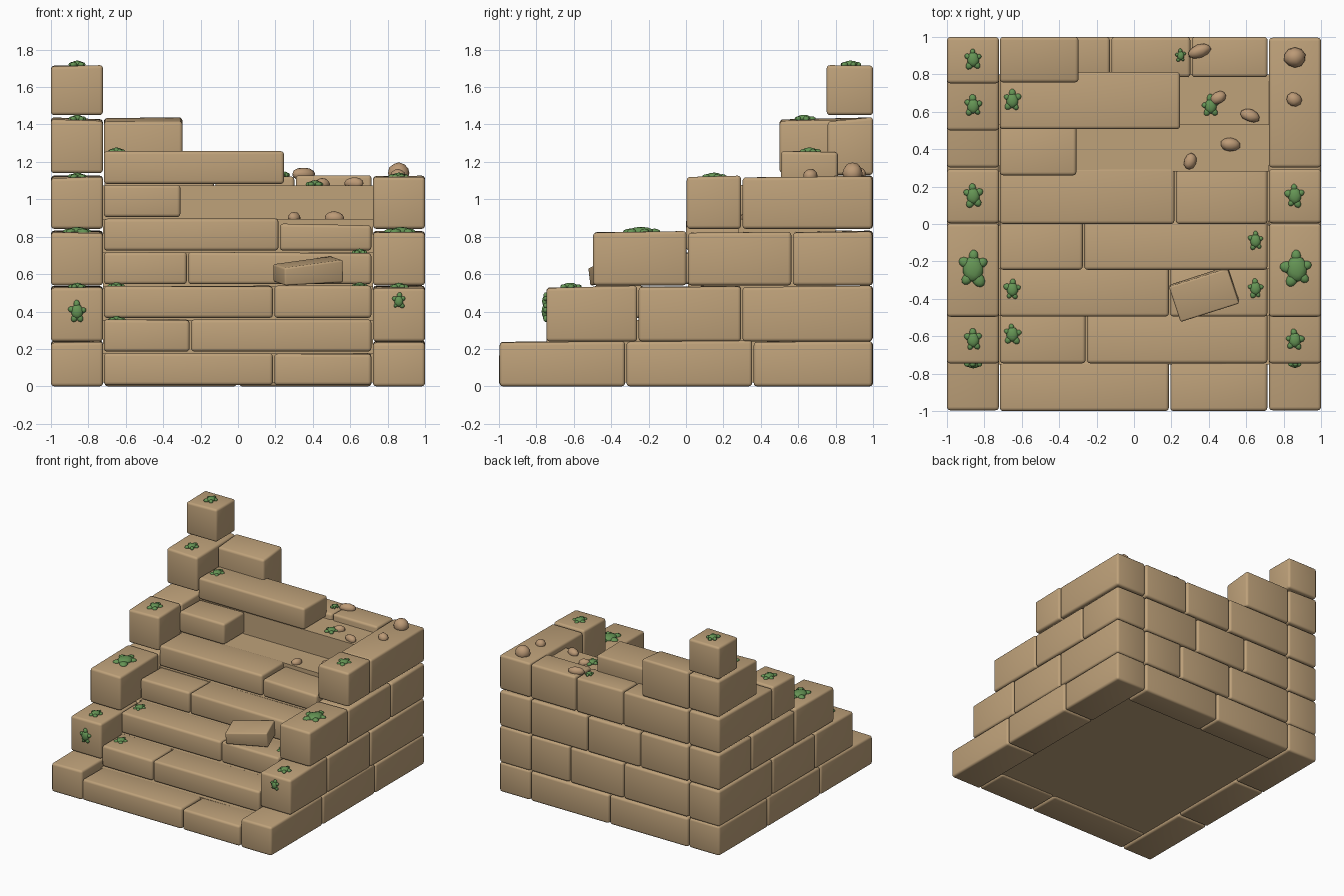
import bpy, bmesh, math, random
from mathutils import Matrix, Vector

random.seed(4)
if "Cube" in bpy.data.objects:
    bpy.data.objects.remove(bpy.data.objects["Cube"])


def material(name, rgb):
    m = bpy.data.materials.new(name)
    m.use_nodes = True
    m.diffuse_color = (*rgb, 1)
    b = m.node_tree.nodes["Principled BSDF"]
    b.inputs["Base Color"].default_value = (*rgb, 1)
    b.inputs["Roughness"].default_value = 0.9
    return m


SAND = material("sandstone", (0.52, 0.36, 0.195))
ROCK = material("loose rock", (0.50, 0.32, 0.18))
MOSS = material("moss green", (0.13, 0.30, 0.09))


def finish(name, bm, mat, angle=None):
    me = bpy.data.meshes.new(name)
    bm.to_mesh(me)
    bm.free()
    me.materials.append(mat)
    ob = bpy.data.objects.new(name, me)
    bpy.context.collection.objects.link(ob)
    bpy.ops.object.select_all(action='DESELECT')
    ob.select_set(True)
    bpy.context.view_layer.objects.active = ob
    if angle:
        bpy.ops.object.shade_smooth_by_angle(angle=math.radians(angle))
    else:
        bpy.ops.object.shade_smooth()
    return ob


def block(name, xs, ys, zs, tilt=(0, 0), bevel=0.018):
    """Rounded stone; tilt raises the top toward +x / +y."""
    bm = bmesh.new()
    bmesh.ops.create_cube(bm, size=1)
    for v in bm.verts:
        s = v.co.copy()
        v.co = [a + (c + 0.5) * (b - a) for c, (a, b) in zip(s, (xs, ys, zs))]
        if s.z > 0:
            v.co.z += s.x * tilt[0] + s.y * tilt[1] + random.uniform(-0.004, 0.004)
    bmesh.ops.bevel(bm, geom=bm.edges[:], offset=bevel, segments=3,
                    profile=0.5, affect='EDGES')
    return finish(name, bm, SAND, 40)


def row(name, splits, place, gap=0.008):
    for i, (a, b) in enumerate(zip(splits, splits[1:])):
        place(f"{name}_{i + 1}", (a + gap / 2, b - gap / 2))


# Side walls: mirrored courses of large blocks
COURSES = [(0.0, 0.24, [-1, -0.322, 0.358, 1]),
           (0.24, 0.532, [-0.75, -0.257, 0.298, 1]),
           (0.54, 0.825, [-0.5, 0.007, 0.567, 1]),
           (0.842, 1.12, [0, 0.298, 1])]
for side, xs in (("left", (0.722, 1)), ("right", (-1, -0.722))):
    for n, (z0, z1, ys) in enumerate(COURSES):
        row(f"{side}_wall_course_{n + 1}", ys,
            lambda nm, y: block(nm, xs, y, (z0, z1), (0, 0.008)))
block("right_wall_upper", (-1, -0.722), (0.5, 1), (1.14, 1.43), (-0.01, 0.012))
block("right_wall_cap", (-1, -0.722), (0.752, 1), (1.45, 1.715), (0.008, 0))

# Back wall courses
BACK = [(0, 0.24, [-0.718, 0, 0.718]),
        (0.245, 0.535, [-0.718, -0.13, 0.36, 0.718]),
        (0.54, 0.83, [-0.718, -0.28, 0.2, 0.718]),
        (0.842, 1.125, [-0.718, -0.125, 0.305, 0.718])]
for n, (z0, z1, splits) in enumerate(BACK):
    row(f"back_wall_course_{n + 1}", splits,
        lambda nm, x: block(nm, x, (0.785, 1), (z0, z1)))

# Stair treads, two stones each
FRONTS = [-1, -0.745, -0.495, -0.245, 0]
JOINTS = [0.19, -0.255, 0.19, -0.27, 0.22]
for n, (y, j) in enumerate(zip(FRONTS, JOINTS)):
    z = n * 0.18
    d = 0.3 if n == 4 else 0.27
    for part, xs, drop, tilt in (("a", (-0.717, j - 0.004), 0, 0),
                                 ("b", (j + 0.004, 0.713), 0.03 * (n == 4), -0.015 * (n == 4))):
        block(f"tread_{n + 1}{part}", xs, (y, y + d), (z + 0.006, z + 0.175 - drop), (tilt, 0))

# Surviving upper treads
block("tread_6", (-0.717, -0.308), (0.26, 0.53), (0.905, 1.075))
block("tread_7", (-0.717, 0.246), (0.507, 0.812), (1.082, 1.255))
block("tread_8", (-0.717, -0.297), (0.757, 1), (1.13, 1.425), (0, 0.025))

# Solid stepped core behind the treads
outline = [(0.8, 0.02)]
for n, y in enumerate([-0.75, -0.49, -0.24, 0.01, 0.28, 0.53]):
    top = 0.18 * (n + 1) - 0.005
    outline += [(y, max(0.02, top - 0.18)), (y, top)]
outline.append((0.8, top))
bm = bmesh.new()
face = bm.faces.new([bm.verts.new((-0.722, y, z)) for y, z in outline])
ext = bmesh.ops.extrude_face_region(bm, geom=[face])
bmesh.ops.translate(bm, vec=(1.444, 0, 0),
                    verts=[g for g in ext["geom"] if isinstance(g, bmesh.types.BMVert)])
bmesh.ops.recalc_face_normals(bm, faces=bm.faces[:])
finish("core", bm, SAND, 40)

# Fallen slab resting on the third tread
slab = block("fallen_slab", (-0.165, 0.165), (-0.1, 0.1), (-0.055, 0.055), (0.03, 0), 0.01)
slab.location = (0.375, -0.375, 0.612)
slab.rotation_euler = (math.radians(6), math.radians(-3), math.radians(18))


def lump(bm, center, size, turn=0, rough=0.0, sub=2):
    new = bmesh.ops.create_icosphere(bm, subdivisions=sub, radius=1)["verts"]
    for v in new:
        v.co *= 1 + random.uniform(-rough, rough)
    mat = Matrix.Translation(center) @ Matrix.Rotation(turn, 4, 'Z') @ Matrix.Diagonal((*size, 1))
    bmesh.ops.transform(bm, matrix=mat, verts=new)


# Moss clumps: a domed middle with small lobes; scale 1 is about 0.12 long
def moss(name, pos, s=1.0, upright=False):
    bm = bmesh.new()
    lump(bm, (0, 0, 0.004), (0.032 * s, 0.04 * s, 0.018 * s ** 0.5))
    for k in range(5):
        a = math.radians(90 + 72 * k + random.uniform(-12, 12))
        p = Vector((0.029 * math.cos(a), 0.04 * math.sin(a), 0)) * s
        r = random.uniform(0.016, 0.023) * s
        lump(bm, p, (r * 1.1, r * 0.85, 0.014 * s ** 0.5), a)
    ob = finish(name, bm, MOSS, 60)
    ob.location = pos
    if upright:
        ob.rotation_euler.x = math.radians(90)


CLUMPS = [(-0.86, 0.88, 1.72, 1), (-0.86, 0.63, 1.43, 1), (-0.86, 0.15, 1.12, 1.1),
          (-0.86, -0.24, 0.825, 1.75), (-0.86, -0.62, 0.532, 1), (0.86, -0.62, 0.532, 1),
          (0.86, 0.15, 1.12, 1.1), (0.87, -0.24, 0.825, 1.75), (-0.65, 0.66, 1.255, 1),
          (0.41, 0.63, 1.08, 1), (0.25, 0.9, 1.13, 0.6), (0.65, -0.09, 0.715, 0.9),
          (0.65, -0.345, 0.535, 0.9), (-0.65, -0.35, 0.535, 0.95), (-0.65, -0.59, 0.355, 1)]
for i, (x, y, z, s) in enumerate(CLUMPS):
    moss(f"moss_{i + 1}", (x, y, z), s)
moss("moss_front_right", (-0.86, -0.75, 0.4), 1, True)
moss("moss_front_left", (0.86, -0.75, 0.455), 0.75, True)

# Rubble: x, y, z, half length, half width, turn in degrees
RUBBLE = [(0.35, 0.925, 1.135, 0.063, 0.035, 20), (0.86, 0.89, 1.14, 0.058, 0.055, 0),
          (0.855, 0.665, 1.125, 0.042, 0.038, -20), (0.45, 0.675, 1.08, 0.045, 0.033, 30),
          (0.62, 0.58, 1.085, 0.055, 0.033, -20), (0.515, 0.425, 0.9, 0.054, 0.036, -5),
          (0.3, 0.335, 0.9, 0.045, 0.033, 70)]
for i, (x, y, z, a, b, t) in enumerate(RUBBLE):
    bm = bmesh.new()
    lump(bm, (x, y, z), (a, b, b), math.radians(t), 0.06)
    finish(f"rubble_{i + 1}", bm, ROCK, 50)
